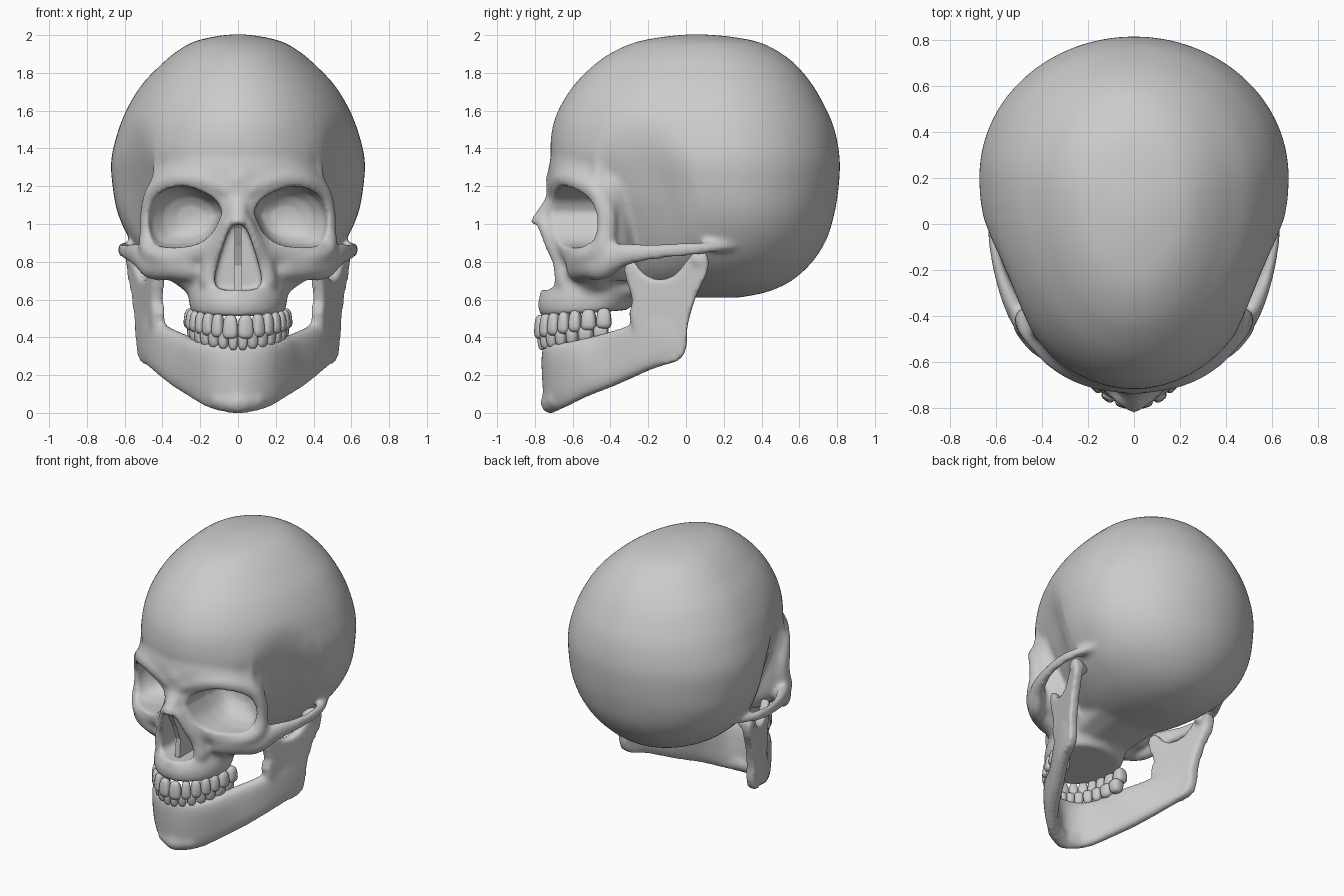
import bpy, bmesh, math
from mathutils import Matrix, Vector


def spline(pts, n):
    """Catmull-Rom interpolation of tuples of any length."""
    out = []
    for i in range(len(pts) - 1):
        quad = (pts[max(i - 1, 0)], pts[i], pts[i + 1], pts[min(i + 2, len(pts) - 1)])
        for k in range(n):
            t = k / n
            out.append(tuple(0.5 * (2 * b + (c - a) * t + (2 * a - 5 * b + 4 * c - d) * t * t
                                    + (3 * b - a - 3 * c + d) * t ** 3) for a, b, c, d in zip(*quad)))
    out.append(tuple(pts[-1]))
    return out


def skin(bm, rings):
    """Closed solid through a row of equal-sized rings."""
    vs = [[bm.verts.new(p) for p in r] for r in rings]
    for a, b in zip(vs, vs[1:]):
        for i in range(len(a)):
            bm.faces.new((a[i - 1], a[i], b[i], b[i - 1]))
    bm.faces.new(vs[0][::-1])
    bm.faces.new(vs[-1])


def oval_rings(table, n, dent=0.0, tilt=0.0):
    """Horizontal egg-shaped rings from (z, front y, back y, half width)."""
    rings = []
    for z, yf, yb, hw in spline(table, n):
        cy, ring = yf + 0.6 * (yb - yf), []
        for k in range(64):
            a = math.tau * k / 64
            s = math.sin(a)
            y = cy + s * ((yb - cy) if s > 0 else (cy - yf))
            q = ((y + 0.27) / 0.26) ** 2 + ((z - 1.08) / 0.38) ** 2
            ring.append((hw * math.cos(a) * (1 - dent * math.exp(-q * q)), y, z + tilt * (y + .77)))
        rings.append(ring)
    return rings


def beads(bm, path, n=6, sides=(1, -1)):
    """Dense ellipsoid chain (x, y, z, rx, ry, rz), fused later by remeshing."""
    for x, y, z, rx, ry, rz in spline(path, n):
        for s in sides:
            m = Matrix.Translation((s * x, y, z)) @ Matrix.Diagonal((rx, ry, rz, 1))
            bmesh.ops.create_icosphere(bm, subdivisions=2, radius=1, matrix=m)


def finish(name, bm, smooth=False):
    bmesh.ops.recalc_face_normals(bm, faces=bm.faces[:])
    me = bpy.data.meshes.new(name)
    bm.to_mesh(me)
    bm.free()
    if smooth:
        for p in me.polygons:
            p.use_smooth = True
    ob = bpy.data.objects.new(name, me)
    bpy.context.collection.objects.link(ob)
    return ob


def fuse(ob, voxel, iterations):
    m = ob.modifiers.new("fuse", 'REMESH')
    m.mode, m.voxel_size, m.use_smooth_shade = 'VOXEL', voxel, True
    m = ob.modifiers.new("soften", 'SMOOTH')
    m.factor, m.iterations = 0.5, iterations


def bake(ob):
    bpy.ops.object.select_all(action='DESELECT')
    bpy.context.view_layer.objects.active = ob
    ob.select_set(True)
    bpy.ops.object.convert(target='MESH')
    bpy.ops.object.shade_smooth()


# Cranium with hollow temples
bm = bmesh.new()
skin(bm, oval_rings([
    (0.61, 0.05, 0.28, 0.08), (0.64, -0.20, 0.43, 0.22), (0.70, -0.36, 0.56, 0.355),
    (0.80, -0.45, 0.67, 0.485), (0.92, -0.52, 0.745, 0.575), (1.05, -0.58, 0.785, 0.635),
    (1.18, -0.66, 0.807, 0.662), (1.34, -0.715, 0.815, 0.672), (1.50, -0.71, 0.787, 0.633),
    (1.62, -0.668, 0.737, 0.583), (1.74, -0.59, 0.668, 0.508), (1.84, -0.49, 0.585, 0.412),
    (1.91, -0.39, 0.495, 0.33), (1.965, -0.26, 0.38, 0.235), (1.995, -0.09, 0.21, 0.11),
    (2.005, 0.04, 0.06, 0.01)], 4, 0.13))
# Upper jaw block, and the skull base behind it
skin(bm, oval_rings([
    (0.508, -0.77, -0.30, 0.25), (0.58, -0.785, -0.26, 0.262), (0.65, -0.755, -0.22, 0.265),
    (0.72, -0.69, -0.20, 0.275), (0.82, -0.67, -0.20, 0.30), (0.95, -0.68, -0.20, 0.28),
    (1.08, -0.69, -0.20, 0.20)], 3, tilt=0.08))
beads(bm, [(0, -.38, .655, .24, .12, .09), (0, -.20, .685, .26, .16, .09),
           (0, 0, .71, .28, .18, .09)], sides=(1,))
# Mid-face mass that the sockets are hollowed from
skin(bm, oval_rings([
    (0.70, -0.60, -0.20, 0.34), (0.80, -0.66, -0.20, 0.44), (0.90, -0.70, -0.20, 0.475),
    (1.05, -0.70, -0.20, 0.475), (1.18, -0.72, -0.20, 0.475), (1.27, -0.73, -0.20, 0.445),
    (1.36, -0.715, -0.15, 0.41), (1.46, -0.69, -0.15, 0.36)], 3))
# Eye socket rims
beads(bm, [
    (0.05, -0.69, 1.18, .06, .05, .05), (0.19, -0.665, 1.235, .06, .05, .05),
    (0.33, -0.595, 1.235, .05, .05, .05), (0.44, -0.485, 1.18, .045, .05, .05),
    (0.485, -0.43, 1.08, .032, .055, .05), (0.487, -0.42, 0.97, .035, .055, .05),
    (0.475, -0.45, 0.87, .05, .055, .05), (0.40, -0.53, 0.83, .055, .055, .055),
    (0.28, -0.585, 0.83, .055, .055, .055), (0.17, -0.63, 0.88, .055, .055, .055),
    (0.08, -0.67, 1.0, .045, .05, .05), (0.05, -0.685, 1.10, .045, .05, .05)])
# Temple ridges
beads(bm, [(0.44, -0.46, 1.20, .03, .03, .03), (0.42, -0.465, 1.32, .03, .03, .03),
           (0.428, -0.435, 1.44, .03, .03, .03), (0.465, -0.32, 1.53, .025, .025, .025)])
# Cheekbones and arches, with the buttress under each cheek
beads(bm, [
    (0.25, -0.57, 0.78, .08, .07, .09), (0.36, -0.52, 0.785, .08, .07, .085),
    (0.455, -0.44, 0.79, .065, .06, .09), (0.53, -0.34, 0.835, .04, .06, .07),
    (0.585, -0.20, 0.85, .028, .05, .05), (0.612, -0.05, 0.862, .025, .05, .045),
    (0.60, 0.08, 0.872, .03, .05, .038), (0.54, 0.22, 0.88, .03, .05, .022)])
beads(bm, [(0.23, -0.48, 0.68, .06, .09, .06), (0.31, -0.47, 0.74, .07, .08, .06)])
# Nose bridge, brow centre and nose spine
beads(bm, [(0, -0.685, 1.24, .10, .06, .07), (0, -0.69, 1.14, .06, .055, .05),
           (0, -0.745, 1.06, .055, .045, .045), (0, -0.795, 1.012, .042, .035, .03)], sides=(1,))
beads(bm, [(0, -0.70, 0.645, .05, .05, .025), (0, -0.755, 0.645, .02, .03, .018)], sides=(1,))
# Bone beside the nose opening
beads(bm, [(0.05, -0.76, 1.0, .035, .035, .04), (0.09, -0.71, 0.90, .045, .045, .05),
           (0.13, -0.66, 0.80, .055, .05, .05), (0.15, -0.645, 0.70, .06, .055, .05)])
skull = finish("skull", bm)

# Cutters: two tapering sockets and a pear-shaped nose opening
bm = bmesh.new()
orbit = spline([(.085, 1.06), (.13, 1.135), (.27, 1.197), (.40, 1.172), (.477, 1.07),
                (.477, .95), (.41, .882), (.24, .887), (.14, .95), (.085, 1.06)], 5)[:-1]
for s in (1, -1):
    skin(bm, [[(s * (cx + (x - .285) * k), y, 1.04 + (z - 1.04) * k) for x, z in orbit]
              for y, k, cx in ((-.95, 1.03, .287), (-.5, 1.0, .285), (-.42, .9, .275),
                               (-.36, .7, .255), (-.325, .4, .245), (-.315, .08, .245))])
half = spline([(0, 1.0), (.035, .985), (.07, .91), (.115, .76), (.122, .69), (.09, .655), (0, .65)], 4)
pear = half + [(-x, z) for x, z in half[-2:0:-1]]
skin(bm, [[(x, y, z) for x, z in pear] for y in (-.95, -.52)])
cutter = finish("opening_cutter", bm)
cutter.hide_render = True

fuse(skull, 0.014, 14)
m = skull.modifiers.new("openings", 'BOOLEAN')
m.operation, m.object, m.solver = 'DIFFERENCE', cutter, 'EXACT'
fuse(skull, 0.013, 4)
bake(skull)
bpy.data.objects.remove(cutter)

# Nasal septum
bm = bmesh.new()
wall = [(-.775, .985), (-.72, .88), (-.68, .78), (-.69, .64), (-.48, .64), (-.48, .985)]
skin(bm, [[(x, y, z) for y, z in wall] for x in (-.018, .018)])
finish("nasal_septum", bm)

# Jaw body: sweep of upright rounded sections (bottom xyz, top xyz, half thickness)
side = [(0, -.715, -.005, 0, -.735, .37, .038), (.14, -.65, .02, .13, -.70, .37, .042),
        (.25, -.52, .085, .215, -.595, .385, .048), (.345, -.37, .145, .275, -.46, .415, .05),
        (.435, -.20, .22, .395, -.29, .47, .046), (.485, -.08, .265, .455, -.18, .54, .04),
        (.51, -.02, .315, .487, -.08, .55, .033)]
flip = [(-p[0], p[1], p[2], -p[3], p[4], p[5], p[6]) for p in side[:0:-1]]
st = spline(flip + side, 5)
rings = []
for i, p in enumerate(st):
    low, top = Vector(p[:3]), Vector(p[3:6])
    a, b = st[max(i - 1, 0)], st[min(i + 1, len(st) - 1)]
    tangent = Vector([b[k] + b[k + 3] - a[k] - a[k + 3] for k in range(3)])
    up = (top - low) / 2
    out = tangent.cross(up).normalized() * p[6]
    ring = []
    for k in range(20):
        c, s = math.cos(math.tau * k / 20), math.sin(math.tau * k / 20)
        ring.append((low + top) / 2 + up * math.copysign(abs(c) ** .7, c)
                    + out * math.copysign(abs(s) ** .7, s))
    rings.append(ring)
bm = bmesh.new()
skin(bm, rings)
beads(bm, [(0, -.722, .055, .07, .05, .06), (.09, -.69, .07, .06, .045, .055)])
# Rising branches with notch, and their joint heads
branch = spline([(-.29, .47), (-.30, .53), (-.285, .60), (-.325, .74), (-.315, .79), (-.28, .81),
                 (-.23, .745), (-.15, .705), (-.06, .73), (0, .80), (.05, .855), (.11, .845),
                 (.115, .75), (.055, .62), (.008, .46), (.005, .36), (-.03, .285), (-.12, .26),
                 (-.20, .33)], 3)
for s in (1, -1):
    skin(bm, [[(s * (.515 + .33 * y + .03 * (z - .5) + d), y, z) for y, z in branch]
              for d in (-.034, .034)])
beads(bm, [(.50, .07, .80, .04, .04, .04), (.565, .07, .81, .035, .04, .04)])
jaw = finish("lower_jaw", bm)
fuse(jaw, 0.013, 14)
bake(jaw)


# Teeth: tapered rounded blocks marched along an elliptical arch
def teeth(name, a, b, widths, z0, z1, h0, h1, taper):
    bm = bmesh.new()
    th = 0
    for i, w in enumerate(widths):
        step = lambda t: w / 2 / math.hypot(a * math.cos(t), b * math.sin(t))
        th += step(th)
        k = i / (len(widths) - 1)
        z, h = z0 + (z1 - z0) * k, h0 + (h1 - h0) * k
        depth = 0.03 + 0.012 * k
        ang = math.atan2(b * math.sin(th), a * math.cos(th))
        for s in (1, -1):
            vs = bmesh.ops.create_uvsphere(bm, u_segments=16, v_segments=10, radius=1)['verts']
            for v in vs:
                x, y, q = (math.copysign(abs(c) ** .65, c) for c in v.co)
                f = 1 - taper * q
                v.co = (x * w * .5 * f, y * depth * f, q * h)
            bmesh.ops.transform(bm, verts=vs, matrix=Matrix.Translation(
                (s * a * math.sin(th), -.42 - b * math.cos(th), z)) @ Matrix.Rotation(s * ang, 4, 'Z'))
        th += step(th)
    finish(name, bm, True)


teeth("upper_teeth", .245, .355, (.08, .062, .065, .062, .065, .08, .08), .455, .50, .064, .055, .14)
teeth("lower_teeth", .228, .338, (.05, .055, .06, .062, .065, .08, .08), .382, .42, .05, .048, -.12)
